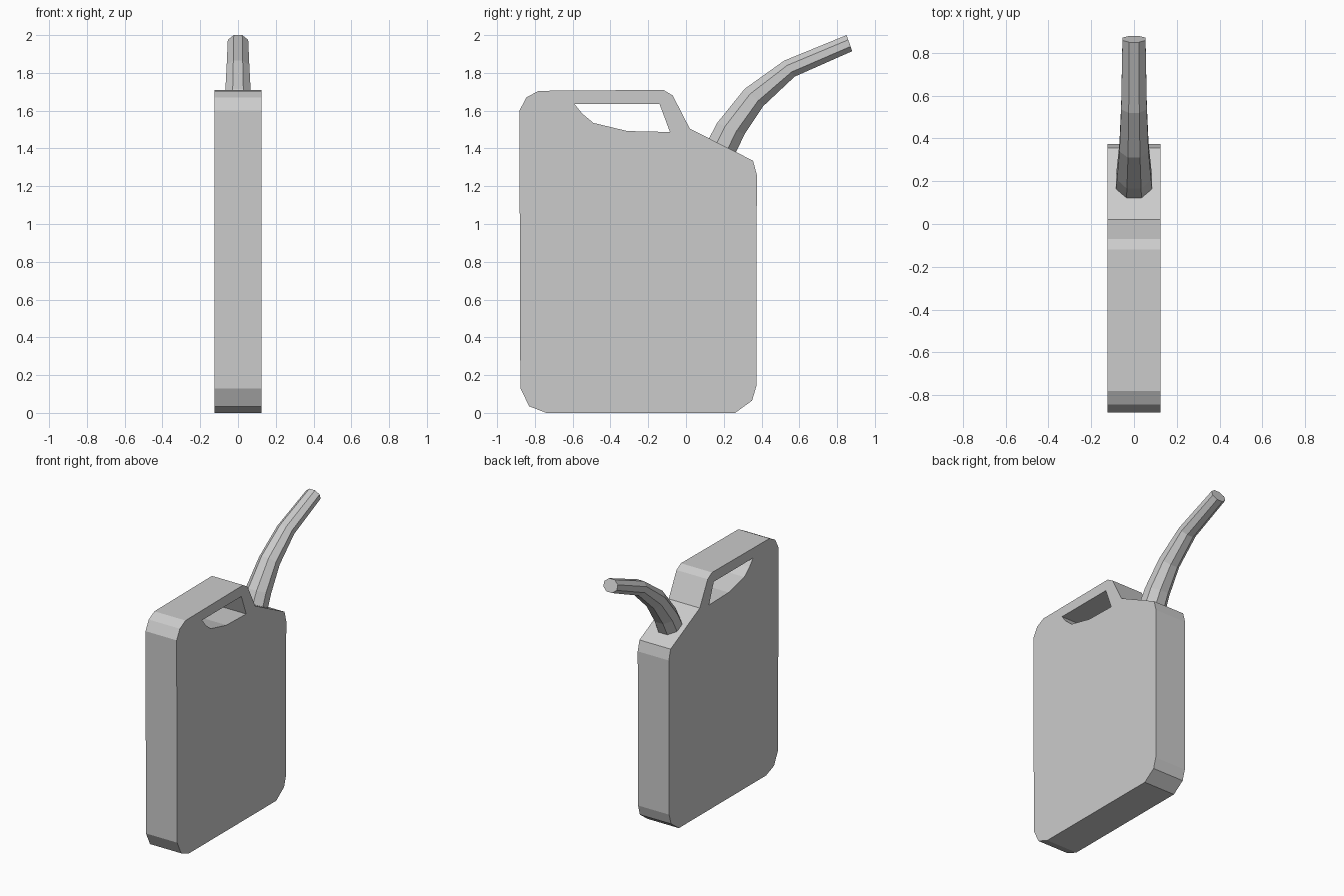
import bpy
import bmesh
from math import cos, sin, pi
from mathutils import Vector

if "Cube" in bpy.data.objects:
    bpy.data.objects.remove(bpy.data.objects["Cube"])


def finish(bm, name):
    bmesh.ops.recalc_face_normals(bm, faces=bm.faces[:])
    mesh = bpy.data.meshes.new(name)
    bm.to_mesh(mesh)
    bm.free()
    obj = bpy.data.objects.new(name, mesh)
    bpy.context.collection.objects.link(obj)
    return obj


def loop_edges(bm, points, x):
    vs = [bm.verts.new((x, y, z)) for y, z in points]
    return [bm.edges.new((v, vs[(i + 1) % len(vs)])) for i, v in enumerate(vs)]


# Flat can body with a handle opening, as (y, z) profiles
HALF = 0.125
outline = [(-0.74, 0), (0.26, 0), (0.35, 0.065), (0.372, 0.14), (0.375, 1.26),
           (0.355, 1.335), (0.02, 1.505), (-0.07, 1.68), (-0.12, 1.71),
           (-0.78, 1.705), (-0.845, 1.67), (-0.882, 1.60),
           (-0.877, 0.13), (-0.83, 0.035)]
opening = [(-0.59, 1.635), (-0.14, 1.635), (-0.085, 1.487), (-0.31, 1.492),
           (-0.49, 1.535), (-0.55, 1.585)]
bm = bmesh.new()
edges = loop_edges(bm, outline, -HALF) + loop_edges(bm, opening, -HALF)
bmesh.ops.triangle_fill(bm, edges=edges, use_beauty=True)
ext = bmesh.ops.extrude_face_region(bm, geom=bm.faces[:], use_keep_orig=True)
bmesh.ops.translate(bm, vec=(2 * HALF, 0, 0),
                    verts=[g for g in ext["geom"] if isinstance(g, bmesh.types.BMVert)])
finish(bm, "can_body")

# Curved tapering octagonal spout: upper (y, z), lower (y, z), half width
rings = [((0.115, 1.44), (0.26, 1.37), 0.085),
         ((0.165, 1.535), (0.31, 1.475), 0.08),
         ((0.31, 1.715), (0.41, 1.625), 0.068),
         ((0.52, 1.865), (0.575, 1.78), 0.06),
         ((0.85, 2.0), (0.88, 1.915), 0.054)]
SIDES = 8
bm = bmesh.new()
loops = []
for top, bottom, width in rings:
    a, b = Vector((0, *top)), Vector((0, *bottom))
    mid, up = (a + b) / 2, (a - b) / 2
    side = Vector((width, 0, 0))
    k = 1 / cos(pi / SIDES)
    angles = [2 * pi * (i + 0.5) / SIDES for i in range(SIDES)]
    loops.append([bm.verts.new(mid + side * k * cos(t) + up * k * sin(t)) for t in angles])
for r0, r1 in zip(loops, loops[1:]):
    for i in range(SIDES):
        j = (i + 1) % SIDES
        bm.faces.new((r0[i], r0[j], r1[j], r1[i]))
bm.faces.new(loops[0])
bm.faces.new(loops[-1])
finish(bm, "spout")
